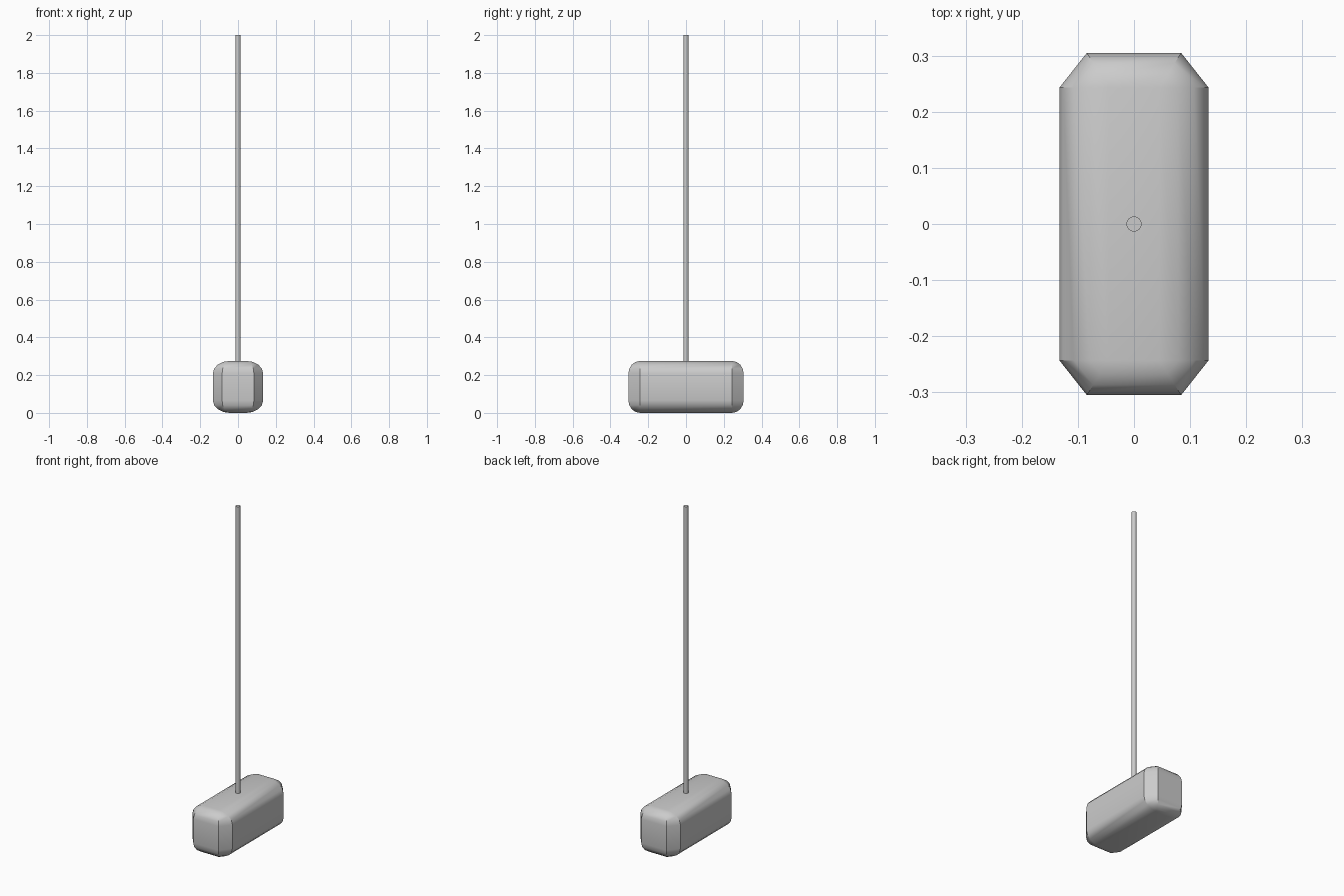
import bpy, bmesh
from math import sin, cos, pi, radians

if "Cube" in bpy.data.objects:
    bpy.data.objects.remove(bpy.data.objects["Cube"])

SEG = 4                      # steps in each rounded edge
HEIGHT, ROUND = 0.275, 0.066


def ring(bm, t, z):
    # eight-sided plan outline, swelling from the flat cap (t=0) to the waist (t=90 deg)
    s = sin(t)
    side, end, depth = 0.045 + 0.088 * s, 0.045 + 0.039 * s, 0.243 + 0.062 * s
    pts = [(side, -0.243), (side, 0.243), (end, depth), (-end, depth),
           (-side, 0.243), (-side, -0.243), (-end, -depth), (end, -depth)]
    return [bm.verts.new((x, y, z)) for x, y in pts]


def finish(obj, angle):
    bpy.ops.object.select_all(action='DESELECT')
    bpy.context.view_layer.objects.active = obj
    obj.select_set(True)
    bpy.ops.object.shade_smooth_by_angle(angle=radians(angle))


# Rounded lamp body: stacked rings from bottom to top
bm = bmesh.new()
angles = [i * pi / 2 / SEG for i in range(SEG + 1)]
rings = [ring(bm, t, ROUND * (1 - cos(t))) for t in angles]
rings += [ring(bm, t, HEIGHT - ROUND * (1 - cos(t))) for t in reversed(angles)]
for a, b in zip(rings, rings[1:]):
    for i in range(8):
        j = (i + 1) % 8
        bm.faces.new((a[i], a[j], b[j], b[i]))
bm.faces.new(rings[0][::-1])
bm.faces.new(rings[-1])
bmesh.ops.remove_doubles(bm, verts=bm.verts, dist=0.0001)
bmesh.ops.recalc_face_normals(bm, faces=bm.faces)
mesh = bpy.data.meshes.new("lamp_body")
bm.to_mesh(mesh)
bm.free()
body = bpy.data.objects.new("lamp_body", mesh)
bpy.context.collection.objects.link(body)
finish(body, 30)

# Hanging rod
bpy.ops.mesh.primitive_cylinder_add(vertices=32, radius=0.0134, depth=2 - HEIGHT,
                                    location=(0, 0, (2 + HEIGHT) / 2))
rod = bpy.context.object
rod.name = "hanging_rod"
finish(rod, 30)
